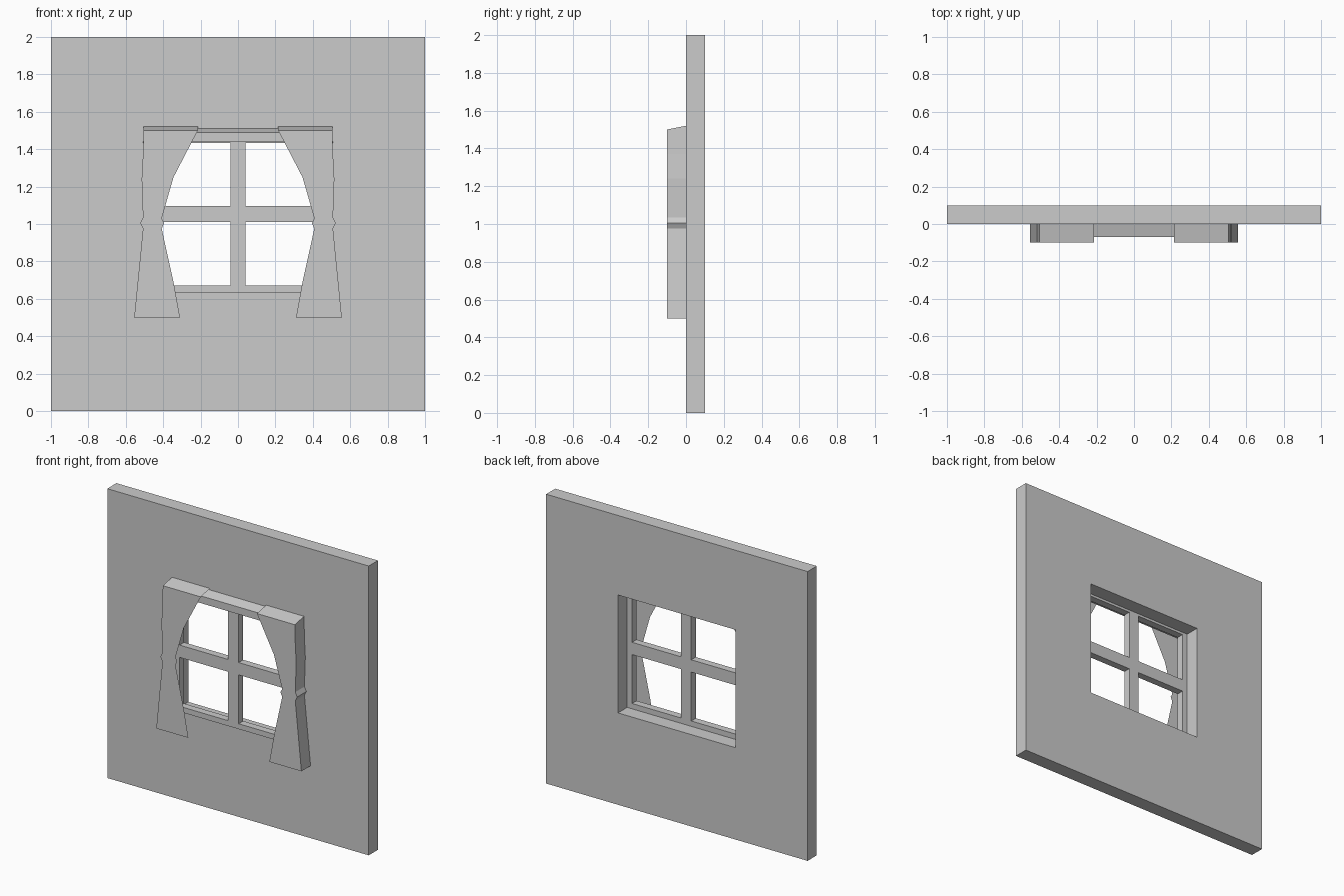
import bpy, bmesh

if "Cube" in bpy.data.objects:
    bpy.data.objects.remove(bpy.data.objects["Cube"])


def finish(name, bm):
    bmesh.ops.recalc_face_normals(bm, faces=bm.faces)
    me = bpy.data.meshes.new(name)
    bm.to_mesh(me)
    bm.free()
    ob = bpy.data.objects.new(name, me)
    bpy.context.collection.objects.link(ob)
    return ob


def box(name, x, y, z):
    bm = bmesh.new()
    bmesh.ops.create_cube(bm, size=1)
    for v in bm.verts:
        v.co = [lo + (c + 0.5) * (hi - lo) for c, (lo, hi) in zip(v.co, (x, y, z))]
    return finish(name, bm)


def ring(name, outer, inner, y0, y1):
    """Rectangular ring; outer and inner are (half width, z low, z high)."""
    bm = bmesh.new()

    def loop(r, y):
        w, a, b = r
        return [bm.verts.new((x, y, z)) for x, z in ((-w, a), (w, a), (w, b), (-w, b))]

    loops = [loop(outer, y0), loop(inner, y0), loop(inner, y1), loop(outer, y1)]
    for k in range(4):
        a, b = loops[k], loops[(k + 1) % 4]
        for i in range(4):
            j = (i + 1) % 4
            bm.faces.new((a[i], a[j], b[j], b[i]))
    return finish(name, bm)


# Wall with window opening
OPENING = (0.45, 0.635, 1.45)
ring("wall", (1, 0, 2), OPENING, 0, 0.1)

# Window frame and crossed glazing bars, set on the front of the wall
ring("window_frame", OPENING, (0.412, 0.672, 1.433), -0.05, 0)
box("vertical_bar", (-0.04, 0.04), (-0.05, 0), (0.66, 1.44))
box("horizontal_bar", (-0.43, 0.43), (-0.05, 0), (1.01, 1.095))

# Pelmet between the curtains, top sloping up to the wall
pelmet = box("pelmet", (-0.45, 0.45), (-0.07, 0), (1.44, 1.51))
for v in pelmet.data.vertices:
    if v.co.y < -0.01 and v.co.z > 1.5:
        v.co.z = 1.49

# Curtains: front sheet with outer side and top folded back to the wall
inner = [(0.31, 0.5), (0.345, 0.69), (0.408, 0.975), (0.395, 1.005),
         (0.408, 1.03), (0.345, 1.25), (0.215, 1.5)]
outer = [(0.505, 1.5), (0.508, 1.37), (0.515, 1.24), (0.508, 1.035),
         (0.523, 1.005), (0.508, 0.975), (0.555, 0.5)]
bm = bmesh.new()
front = [bm.verts.new((x, -0.1, z)) for x, z in inner + outer]
bm.faces.new(front)
edge = front[len(inner) - 1:]
back = [bm.verts.new((v.co.x, 0, v.co.z + (0.02 if v.co.z > 1.49 else 0))) for v in edge]
for i in range(len(edge) - 1):
    bm.faces.new((edge[i], edge[i + 1], back[i + 1], back[i]))
curtains = finish("curtains", bm)
mirror = curtains.modifiers.new("mirror", 'MIRROR')
mirror.use_mirror_merge = False
